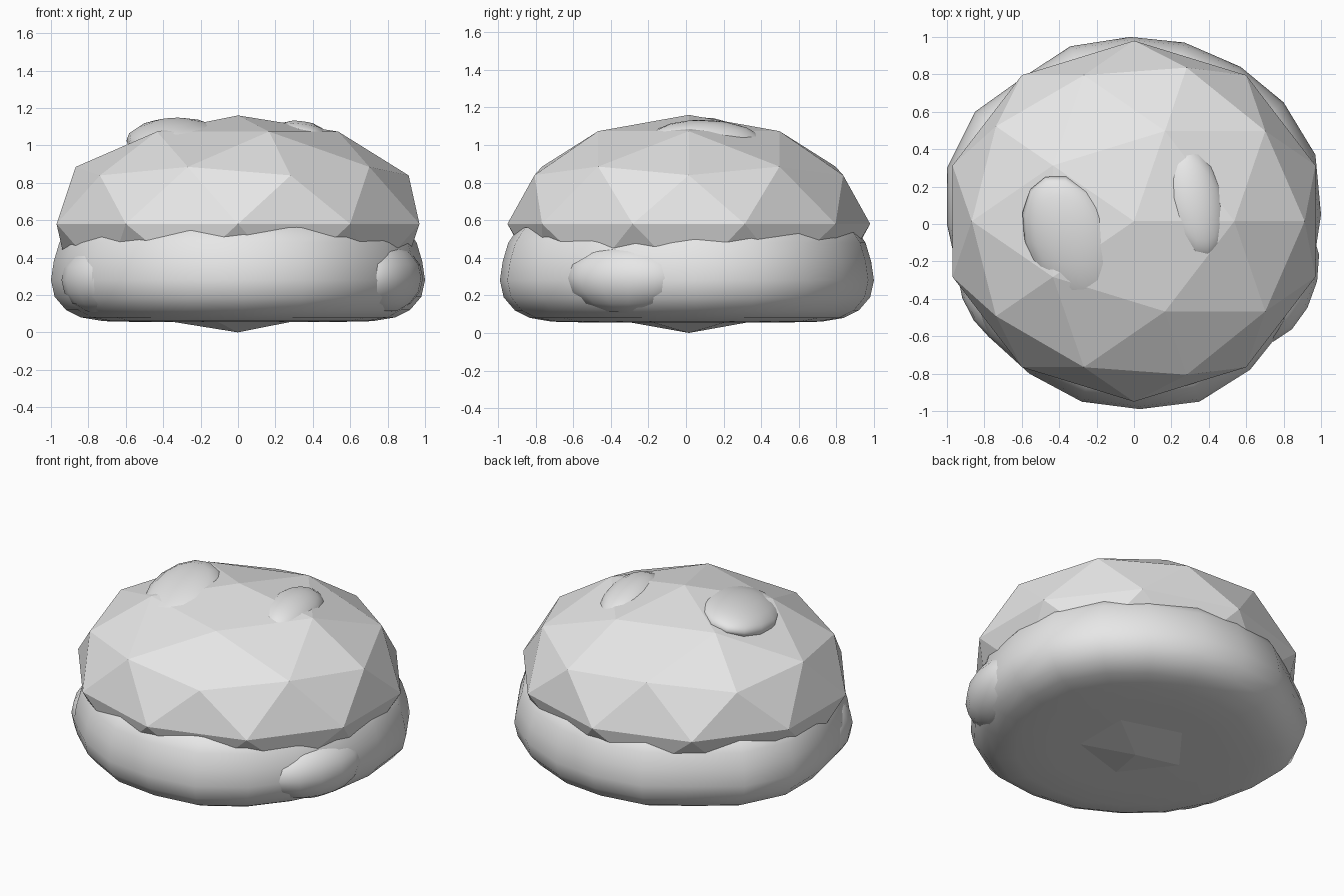
import bpy, bmesh, math

cube = bpy.data.objects.get("Cube")
if cube:
    bpy.data.objects.remove(cube, do_unlink=True)

grey = bpy.data.materials.new("plain light grey")
grey.use_nodes = True
colour = (0.8, 0.8, 0.8, 1)
grey.diffuse_color = colour
grey.node_tree.nodes["Principled BSDF"].inputs["Base Color"].default_value = colour


def finish(obj, name):
    obj.name = name
    obj.data.materials.append(grey)
    return obj


def smooth_lump(name, loc, size, rot):
    bpy.ops.mesh.primitive_uv_sphere_add(segments=14, ring_count=8, location=loc,
                                         rotation=[math.radians(a) for a in rot])
    obj = finish(bpy.context.object, name)
    obj.scale = size
    bpy.ops.object.shade_smooth()
    return obj


# Faceted dome, its lower point just reaching the ground
bpy.ops.mesh.primitive_ico_sphere_add(subdivisions=2, radius=1, location=(0, 0.015, 0.58))
dome = finish(bpy.context.object, "faceted_dome")
dome.scale = (1.02, 0.965, 0.58)

# Smooth lower bun: an uneven outline swept through a rounded profile
outline = [(0.03, -0.99), (0.35, -0.95), (0.62, -0.78), (0.82, -0.53), (0.95, -0.28),
           (1, 0.05), (0.97, 0.37), (0.8, 0.65), (0.57, 0.84), (0.27, 0.97),
           (-0.02, 1), (-0.34, 0.95), (-0.57, 0.8), (-0.85, 0.6), (-1, 0.3),
           (-1, 0), (-0.93, -0.32), (-0.78, -0.6), (-0.56, -0.8), (-0.28, -0.95)]
profile = [(0.5, 0.055), (0.72, 0.06), (0.84, 0.08), (0.92, 0.12), (0.98, 0.19),
           (1, 0.28), (0.985, 0.38), (0.955, 0.48), (0.9, 0.56), (0.7, 0.62)]
bm = bmesh.new()
rings = [[bm.verts.new((x * s, y * s, z)) for x, y in outline] for s, z in profile]
n = len(outline)
for low, high in zip(rings, rings[1:]):
    for i in range(n):
        j = (i + 1) % n
        bm.faces.new((low[i], low[j], high[j], high[i]))
bm.faces.new(rings[0][::-1])
bm.faces.new(rings[-1])
for f in bm.faces:
    f.smooth = True
mesh = bpy.data.meshes.new("lower_bun")
bm.to_mesh(mesh)
bm.free()
bun = bpy.data.objects.new("lower_bun", mesh)
bpy.context.collection.objects.link(bun)
finish(bun, "lower_bun")

# Low swellings on the sides of the bun
smooth_lump("left_side_swelling", (0.77, -0.31, 0.29), (0.2, 0.34, 0.19), (0, 0, -20))
smooth_lump("right_side_swelling", (-0.74, -0.38, 0.28), (0.17, 0.3, 0.18), (0, 0, 27))

# Two low lumps breaking through the top of the dome
smooth_lump("large_top_lump", (-0.34, -0.09, 1.03), (0.24, 0.37, 0.105), (7, -10, 20))
smooth_lump("small_top_lump", (0.33, 0.11, 1.03), (0.16, 0.3, 0.1), (-2, 10, 12))
